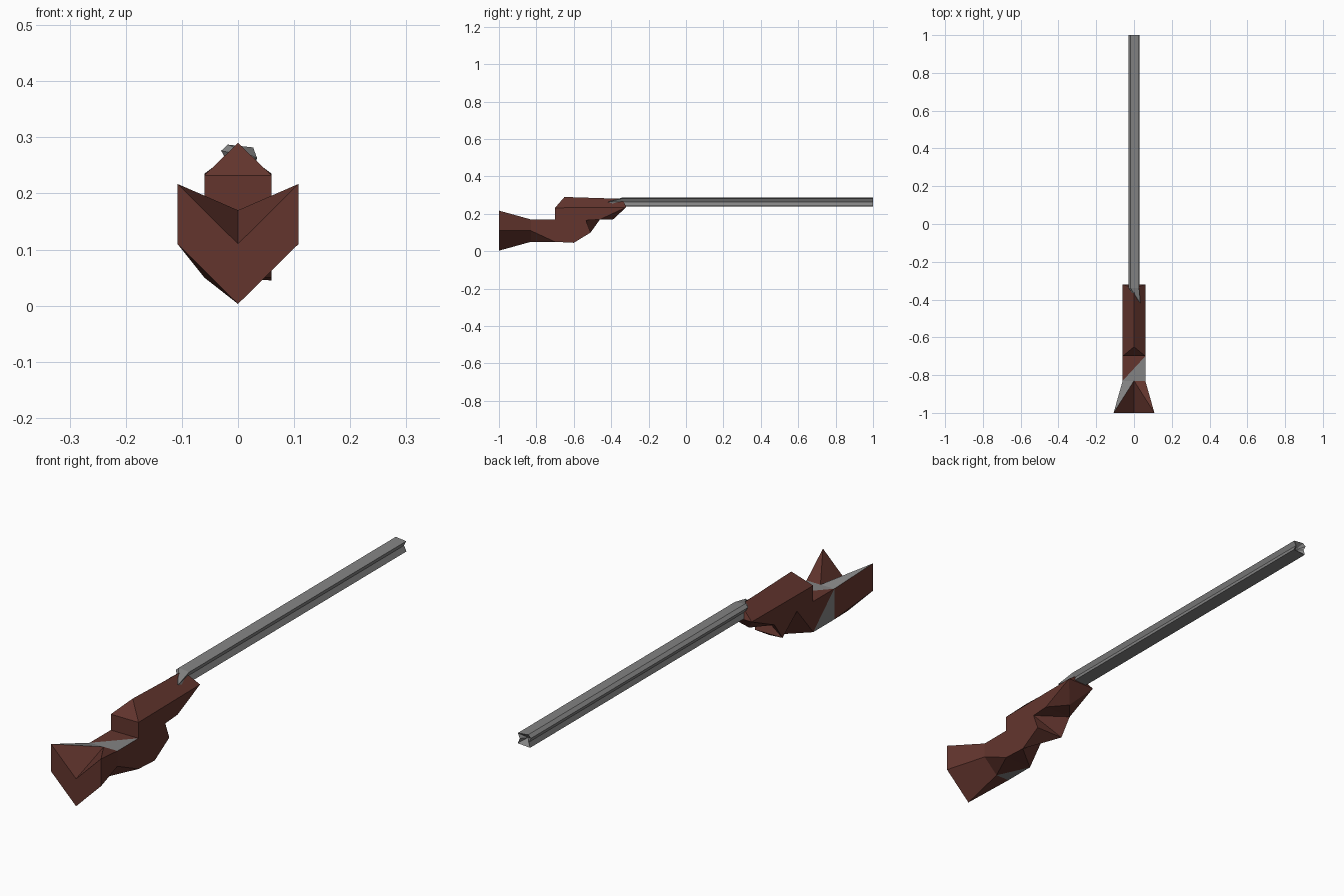
import bpy
import bmesh

cube = bpy.data.objects.get("Cube")
if cube:
    bpy.data.objects.remove(cube, do_unlink=True)


def material(name, rgb):
    mat = bpy.data.materials.new(name)
    mat.use_nodes = True
    mat.diffuse_color = (*rgb, 1)
    bsdf = next(n for n in mat.node_tree.nodes if n.type == "BSDF_PRINCIPLED")
    bsdf.inputs["Base Color"].default_value = (*rgb, 1)
    bsdf.inputs["Roughness"].default_value = 0.8
    return mat


wood = material("dark_red_wood", (0.125, 0.036, 0.027))
steel = material("grey_steel", (0.23, 0.23, 0.23))


def finish(bm, name, materials):
    bmesh.ops.recalc_face_normals(bm, faces=bm.faces)
    mesh = bpy.data.meshes.new(name)
    bm.to_mesh(mesh)
    bm.free()
    for mat in materials:
        mesh.materials.append(mat)
    obj = bpy.data.objects.new(name, mesh)
    bpy.context.collection.objects.link(obj)
    return obj


# Stock corners; those off the centre line exist on both sides
HALF = 0.06
corners = {
    "horn": (0.108, -1, 0.217), "cheek": (0.108, -1, 0.11),
    "notch": (0, -1, 0.11), "heel": (0, -1, 0.003),
    "comb": (0, -0.83, 0.17), "keel": (0, -0.83, 0.05),
    "wrist": (HALF, -0.83, 0.17), "waist": (HALF, -0.83, 0.11),
    "under": (HALF, -0.83, 0.05),
    "step": (HALF, -0.7, 0.17), "grip": (HALF, -0.7, 0.05),
    "eave": (HALF, -0.7, 0.232), "ridge": (0, -0.65, 0.29),
    "nose": (HALF, -0.32, 0.235), "ridge_end": (0, -0.34, 0.28),
    "apex": (HALF, -0.6, 0.17), "belly": (HALF, -0.6, 0.045),
    "guard": (HALF, -0.51, 0.1), "hollow": (HALF, -0.535, 0.165),
    "jaw": (HALF, -0.46, 0.17), "chin": (0, -0.39, 0.17),
}

# Faces alike on both sides
both_sides = [
    "horn notch heel cheek", "horn comb notch", "horn cheek waist wrist",
    "eave ridge ridge_end nose", "jaw nose chin",
]
# Faces on one side or across; + is left, - is right
single = [
    "horn+ wrist+ comb", "step+ step- wrist-",
    "wrist+ waist+ grip+ step+", "cheek+ heel keel waist+", "waist+ keel grip+",
    "wrist- grip- step-", "cheek- waist- under-", "cheek- under- heel",
    "under- keel heel", "keel grip- grip+",
    "step+ eave+ eave- step-", "eave+ ridge eave-", "nose+ ridge_end nose-",
    "eave+ nose+ jaw+ hollow+ apex+ step+", "eave- nose- jaw- apex- step-",
    "step+ grip+ belly+ guard+ hollow+ apex+",
    "grip- apex- step-", "apex- guard- jaw-",
    "apex- grip- belly+", "apex- belly+ guard-",
    "grip+ grip- belly+", "belly+ guard- guard+",
    "guard+ guard- hollow+", "hollow+ guard- jaw-", "hollow+ jaw- jaw+",
    "jaw+ jaw- chin", "nose+ chin nose-",
]
# Bare metal patches around the wrist
patches = [
    "wrist+ step+ wrist- comb", "horn- wrist- comb",
    "wrist- waist- under- grip-", "keel under- grip-",
]

bm = bmesh.new()
verts = {}
for name, (x, y, z) in corners.items():
    if x:
        verts[name + "+"] = bm.verts.new((x, y, z))
        if name not in ("belly", "hollow"):
            verts[name + "-"] = bm.verts.new((-x, y, z))
    else:
        verts[name] = bm.verts.new((x, y, z))


def add_face(names, slot):
    face = bm.faces.new([verts[n] for n in names])
    face.material_index = slot


for side in "+-":
    for text in both_sides:
        add_face([n + side if corners[n][0] else n for n in text.split()], 0)
for slot, group in enumerate((single, patches)):
    for text in group:
        add_face(text.split(), slot)
loose = [v for v in bm.verts if not v.link_faces]
bmesh.ops.delete(bm, geom=loose, context="VERTS")
finish(bm, "stock", [wood, steel])

# Barrel: grooved section swept from breech to muzzle
section = [(-0.018, 0.287), (0.027, 0.282), (0.018, 0.263), (0.028, 0.242),
           (-0.026, 0.238), (-0.02, 0.258), (-0.03, 0.276)]
bm = bmesh.new()
rings = [[bm.verts.new((x, y, z)) for x, z in section] for y in (-0.34, 1)]
breech_tip = bm.verts.new((0.034, -0.42, 0.263))
muzzle_pit = bm.verts.new((0, 0.975, 0.262))
for i in range(len(section)):
    j = (i + 1) % len(section)
    bm.faces.new((rings[0][i], rings[0][j], rings[1][j], rings[1][i]))
    bm.faces.new((rings[0][j], rings[0][i], breech_tip))
    bm.faces.new((rings[1][i], rings[1][j], muzzle_pit))
finish(bm, "barrel", [steel])
